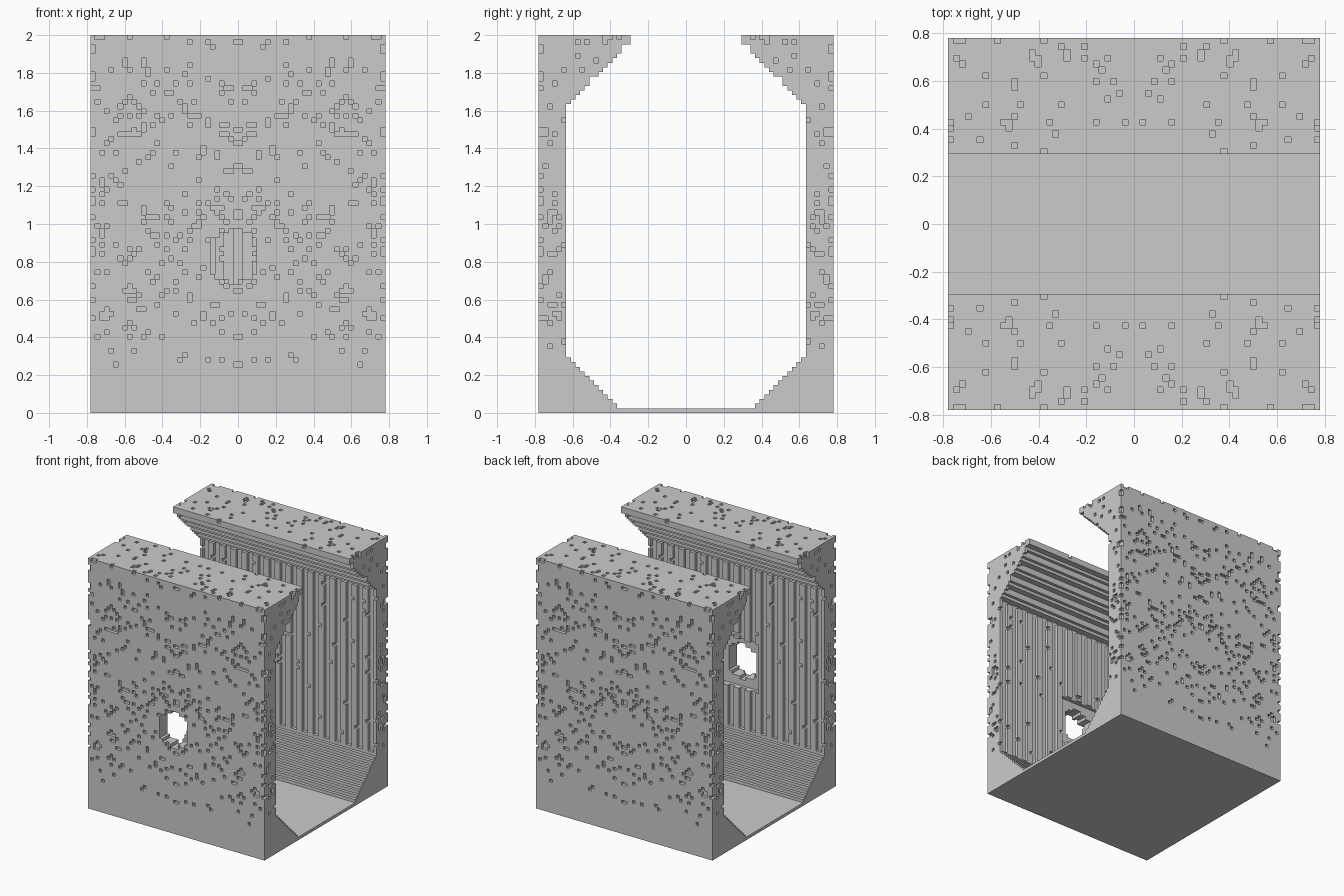
import bpy, bmesh, random

if "Cube" in bpy.data.objects:
    bpy.data.objects.remove(bpy.data.objects["Cube"])

random.seed(7)
NX, NY, NZ = 64, 64, 82          # model size in small blocks
S = 2.0 / NZ                     # block size


def thickness(k):
    """Wall thickness in blocks at height k: foot slope, plain wall, top slope, lip."""
    if k >= 80:
        return 20
    return max(6, 18 - k, min(18, k - 60))


def density(k):
    """Chance of a pit on the outer faces at height k."""
    if k < 10:
        return 0.0
    return 0.045 if k < 16 or k > 75 else 0.105


def wall_cells():
    """One wall; j counts inward from the outer face."""
    cells = set()
    for k in range(1, NZ):
        t = thickness(k)
        for i in range(NX):
            m = min(i, NX - 1 - i)
            depth = t
            if m > 0:
                if 13 <= k <= 65 and m % 4 in (1, 2):      # vertical grooves
                    depth -= 1
                elif 66 <= k < 80 and k % 3 == 0:          # ribs under the lip
                    depth -= 1
            cells.update((i, j, k) for j in range(depth))
    # pits in the outer and inner faces, mirrored left to right
    pits = set()
    for i in range(NX // 2):
        for k in range(1, NZ):
            if random.random() < density(k):
                pits.add((i, 0, k))
            if 13 <= k <= 65 and random.random() < 0.04:
                pits.add((i, 5, k))
    # pits in the end faces
    for k in range(14, NZ):
        for j in range(thickness(k)):
            if random.random() < (0.13 if k < 66 else 0.08):
                pits.add((0, j, k))
    # pits in the top faces
    for i in range(NX // 2):
        for j in range(20):
            if random.random() < 0.085:
                pits.add((i, j, NZ - 1))
    # diagonal chipped cracks above the opening
    for n in range(5):
        pits.add((29 - n, 0, 41 + n))
    return cells - pits - {(NX - 1 - i, j, k) for i, j, k in pits}


def breach():
    """Ragged opening in the front wall with a wider recess inside."""
    rows = {28: (30, 31), 29: (27, 34), 38: (28, 34), 39: (30, 32)}
    rows.update({k: (26, 35) for k in range(30, 38)})
    cut = {(i, j, k) for k, (a, b) in rows.items()
           for i in range(a, b + 1) for j in range(6)}
    cut |= {(i, j, k) for i in range(24, 39) for j in (4, 5) for k in range(26, 42)}
    return cut


SIDES = {
    (1, 0, 0): ((1, 0, 0), (1, 1, 0), (1, 1, 1), (1, 0, 1)),
    (-1, 0, 0): ((0, 0, 0), (0, 0, 1), (0, 1, 1), (0, 1, 0)),
    (0, 1, 0): ((0, 1, 0), (0, 1, 1), (1, 1, 1), (1, 1, 0)),
    (0, -1, 0): ((0, 0, 0), (1, 0, 0), (1, 0, 1), (0, 0, 1)),
    (0, 0, 1): ((0, 0, 1), (1, 0, 1), (1, 1, 1), (0, 1, 1)),
    (0, 0, -1): ((0, 0, 0), (0, 1, 0), (1, 1, 0), (1, 0, 0)),
}


def build(name, cells, solid):
    """Mesh of the exposed block sides."""
    bm = bmesh.new()
    verts = {}

    def vert(p):
        if p not in verts:
            verts[p] = bm.verts.new(((p[0] - NX / 2) * S, (p[1] - NY / 2) * S, p[2] * S))
        return verts[p]

    for (i, j, k) in sorted(cells):
        for (a, b, c), quad in SIDES.items():
            if (i + a, j + b, k + c) not in solid:
                bm.faces.new([vert((i + x, j + y, k + z)) for x, y, z in quad])
    mesh = bpy.data.meshes.new(name)
    bm.to_mesh(mesh)
    bm.free()
    obj = bpy.data.objects.new(name, mesh)
    bpy.context.collection.objects.link(obj)


wall = wall_cells()
parts = {
    "front_wall": wall - breach(),
    "back_wall": {(i, NY - 1 - j, k) for i, j, k in wall},
    "floor": {(i, j, 0) for i in range(NX) for j in range(NY)},
}
solid = set().union(*parts.values())
for part_name, part in parts.items():
    build(part_name, part, solid)
